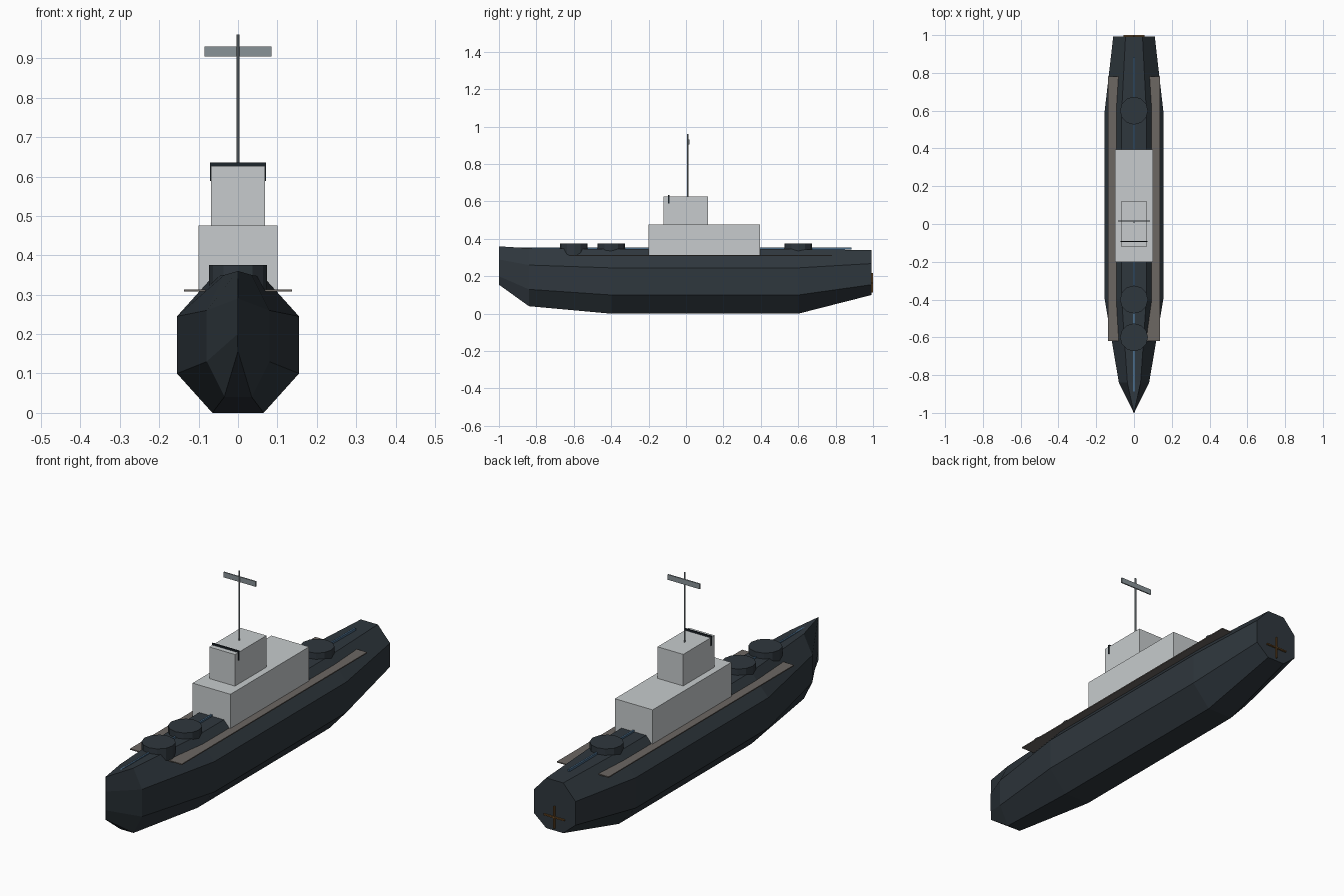
import bpy, bmesh

if "Cube" in bpy.data.objects:
    bpy.data.objects.remove(bpy.data.objects["Cube"], do_unlink=True)


def material(name, rgb):
    m = bpy.data.materials.new(name)
    m.use_nodes = True
    m.diffuse_color = (*rgb, 1)
    m.node_tree.nodes["Principled BSDF"].inputs["Base Color"].default_value = (*rgb, 1)
    return m


NAVY = material("dark navy", (0.028, 0.038, 0.047))
WHITE = material("pale grey", (0.57, 0.60, 0.61))
WALK = material("walkway brown", (0.15, 0.135, 0.123))
STEEL = material("steel grey", (0.25, 0.29, 0.31))
BLACK = material("window black", (0.012, 0.018, 0.024))
BLUE = material("cable blue", (0.07, 0.15, 0.25))
BRONZE = material("bronze", (0.16, 0.075, 0.02))


def finish(name, bm, mat):
    bmesh.ops.recalc_face_normals(bm, faces=bm.faces)
    mesh = bpy.data.meshes.new(name)
    bm.to_mesh(mesh)
    bm.free()
    mesh.materials.append(mat)
    obj = bpy.data.objects.new(name, mesh)
    bpy.context.collection.objects.link(obj)
    return obj


def box(name, mat, xs, ys, zs):
    bm = bmesh.new()
    bmesh.ops.create_cube(bm, size=1)
    for v in bm.verts:
        for i, (a, b) in enumerate((xs, ys, zs)):
            v.co[i] = a if v.co[i] < 0 else b
    return finish(name, bm, mat)


def cylinder(name, mat, y, radius, z0, z1, sides):
    bm = bmesh.new()
    bmesh.ops.create_cone(bm, cap_ends=True, segments=sides, radius1=radius,
                          radius2=radius, depth=z1 - z0)
    bmesh.ops.translate(bm, verts=bm.verts, vec=(0, y, (z0 + z1) / 2))
    return finish(name, bm, mat)


# Hull: octagonal sections (y, flat half-width, full half-width, four heights)
stations = [
    (-1.0, 0.0005, 0.001, 0.155, 0.20, 0.29, 0.36),
    (-0.84, 0.035, 0.08, 0.04, 0.13, 0.26, 0.35),
    (-0.4, 0.065, 0.155, 0.0, 0.10, 0.245, 0.345),
    (0.6, 0.065, 0.155, 0.0, 0.10, 0.245, 0.345),
    (0.992, 0.045, 0.11, 0.10, 0.155, 0.268, 0.34),
]
bm = bmesh.new()
rings = []
for y, flat, full, z0, z1, z2, z3 in stations:
    half = [(flat, z0), (full, z1), (full, z2), (flat, z3)]
    loop = half + [(-x, z) for x, z in reversed(half)]
    rings.append([bm.verts.new((x, y, z)) for x, z in loop])
for a, b in zip(rings, rings[1:]):
    for i in range(8):
        j = (i + 1) % 8
        bm.faces.new((a[i], a[j], b[j], b[i]))
bm.faces.new(rings[0])
bm.faces.new(rings[-1])
finish("hull", bm, NAVY)

# Side walkways and deck line
box("walkway", WALK, (-0.137, 0.137), (-0.62, 0.78), (0.308, 0.313))
box("deck_cable", BLUE, (-0.004, 0.004), (-0.89, 0.885), (0.342, 0.353))

# Superstructure
box("deckhouse", WHITE, (-0.1, 0.1), (-0.2, 0.395), (0.31, 0.476))
box("bridge", WHITE, (-0.068, 0.068), (-0.12, 0.118), (0.47, 0.627))
box("bridge_window", BLACK, (-0.071, 0.071), (-0.096, -0.089), (0.589, 0.635))

# Gun mounts
for name, y in (("bow_mount", -0.6), ("second_mount", -0.4), ("stern_mount", 0.6)):
    cylinder(name, NAVY, y, 0.074, 0.31, 0.375, 12)

# Mast and yard
cylinder("mast", STEEL, 0.01, 0.004, 0.62, 0.96, 8)
box("mast_yard", STEEL, (-0.085, 0.085), (0.012, 0.018), (0.905, 0.93))

# Propeller cross on the stern
box("propeller_blade_flat", BRONZE, (-0.055, 0.055), (0.985, 1.0), (0.162, 0.168))
box("propeller_blade_upright", BRONZE, (-0.003, 0.003), (0.985, 1.0), (0.112, 0.218))
